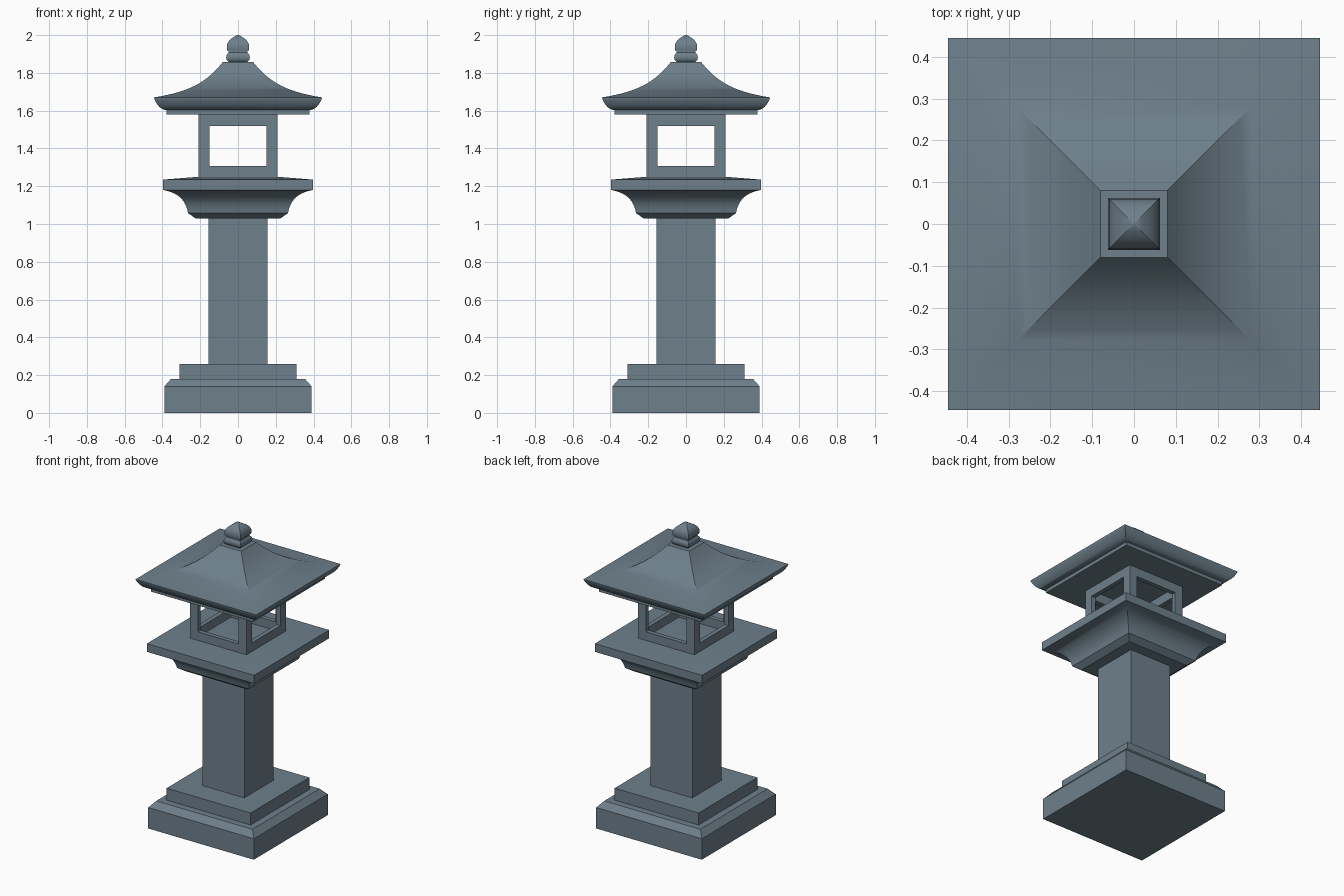
import bpy, bmesh, math
from mathutils import Vector

if "Cube" in bpy.data.objects:
    bpy.data.objects.remove(bpy.data.objects["Cube"], do_unlink=True)

STONE = (0.155, 0.215, 0.26, 1.0)
stone = bpy.data.materials.new("slate stone")
stone.use_nodes = True
stone.diffuse_color = STONE
stone.node_tree.nodes["Principled BSDF"].inputs["Base Color"].default_value = STONE


def finish(name, bm, smooth=False):
    bmesh.ops.recalc_face_normals(bm, faces=bm.faces)
    mesh = bpy.data.meshes.new(name)
    bm.to_mesh(mesh)
    bm.free()
    mesh.materials.append(stone)
    obj = bpy.data.objects.new(name, mesh)
    bpy.context.collection.objects.link(obj)
    if smooth:
        bpy.ops.object.select_all(action='DESELECT')
        obj.select_set(True)
        bpy.context.view_layer.objects.active = obj
        bpy.ops.object.shade_smooth_by_angle(angle=math.radians(30))
    return obj


def square_loft(name, profile, smooth=False):
    """Stack square rings of (half width, height) and cap both ends."""
    bm = bmesh.new()
    rings = [[bm.verts.new((sx * h, sy * h, z))
              for sx, sy in ((-1, -1), (1, -1), (1, 1), (-1, 1))] for h, z in profile]
    for low, high in zip(rings, rings[1:]):
        for i in range(4):
            j = (i + 1) % 4
            bm.faces.new((low[i], low[j], high[j], high[i]))
    bm.faces.new(rings[0][::-1])
    bm.faces.new(rings[-1])
    return finish(name, bm, smooth)


def curve(p0, p1, p2, p3, steps=10):
    """Sample a cubic Bezier for a profile."""
    a, b, c, d = (Vector(p) for p in (p0, p1, p2, p3))
    points = []
    for i in range(steps + 1):
        t = i / steps
        u = 1 - t
        points.append(tuple(a * u**3 + b * 3 * u * u * t + c * 3 * u * t * t + d * t**3))
    return points


# Stepped base and shaft
square_loft("base_slab", [(0.39, 0), (0.39, 0.14), (0.355, 0.18)])
square_loft("base_step", [(0.31, 0.18), (0.31, 0.26)])
square_loft("shaft", [(0.155, 0.26), (0.155, 1.03)])

# Flared platform under the light chamber
flare = curve((0.265, 1.058), (0.275, 1.12), (0.31, 1.165), (0.396, 1.18))
square_loft("platform", [(0.225, 1.03)] + flare + [(0.396, 1.235), (0.21, 1.25)], True)

# Light chamber: hollow box with a window in each wall
OUTER, INNER, WINDOW = 0.208, 0.178, 0.151
FLOOR, SILL, HEAD, CEILING = 1.247, 1.307, 1.52, 1.58
bm = bmesh.new()
for turn in range(4):
    def at(x, depth, z):
        for _ in range(turn):
            x, depth = -depth, x
        return bm.verts.new((x, depth, z))

    shells = []
    for half in (OUTER, INNER):
        frame = [at(x, -half, z) for x, z in
                 ((-half, FLOOR), (half, FLOOR), (half, CEILING), (-half, CEILING))]
        hole = [at(x, -half, z) for x, z in
                ((-WINDOW, SILL), (WINDOW, SILL), (WINDOW, HEAD), (-WINDOW, HEAD))]
        shells.append((frame, hole))
    for i in range(4):
        j = (i + 1) % 4
        for frame, hole in shells:
            bm.faces.new((frame[i], frame[j], hole[j], hole[i]))
        bm.faces.new((shells[0][1][i], shells[0][1][j], shells[1][1][j], shells[1][1][i]))
bmesh.ops.remove_doubles(bm, verts=bm.verts, dist=0.0001)
chamber = finish("light_chamber", bm)

# Roof with a swept top and rounded eaves
square_loft("roof_soffit", [(0.378, 1.58), (0.378, 1.605)])
eaves = curve((0.376, 1.603), (0.41, 1.603), (0.43, 1.63), (0.445, 1.667), 8)
sweep = curve((0.445, 1.67), (0.26, 1.70), (0.17, 1.745), (0.08, 1.858), 14)
square_loft("roof", eaves + sweep, True)

# Finial: rounded collar, thin neck and domed cap
collar = curve((0.05, 1.858), (0.067, 1.87), (0.067, 1.893), (0.05, 1.907), 6)
square_loft("finial_collar", collar, True)
square_loft("finial_neck", [(0.05, 1.905), (0.05, 1.92)])
cap = curve((0.057, 1.918), (0.068, 1.955), (0.045, 1.982), (0.004, 2.0), 8)
square_loft("finial_cap", cap, True)
